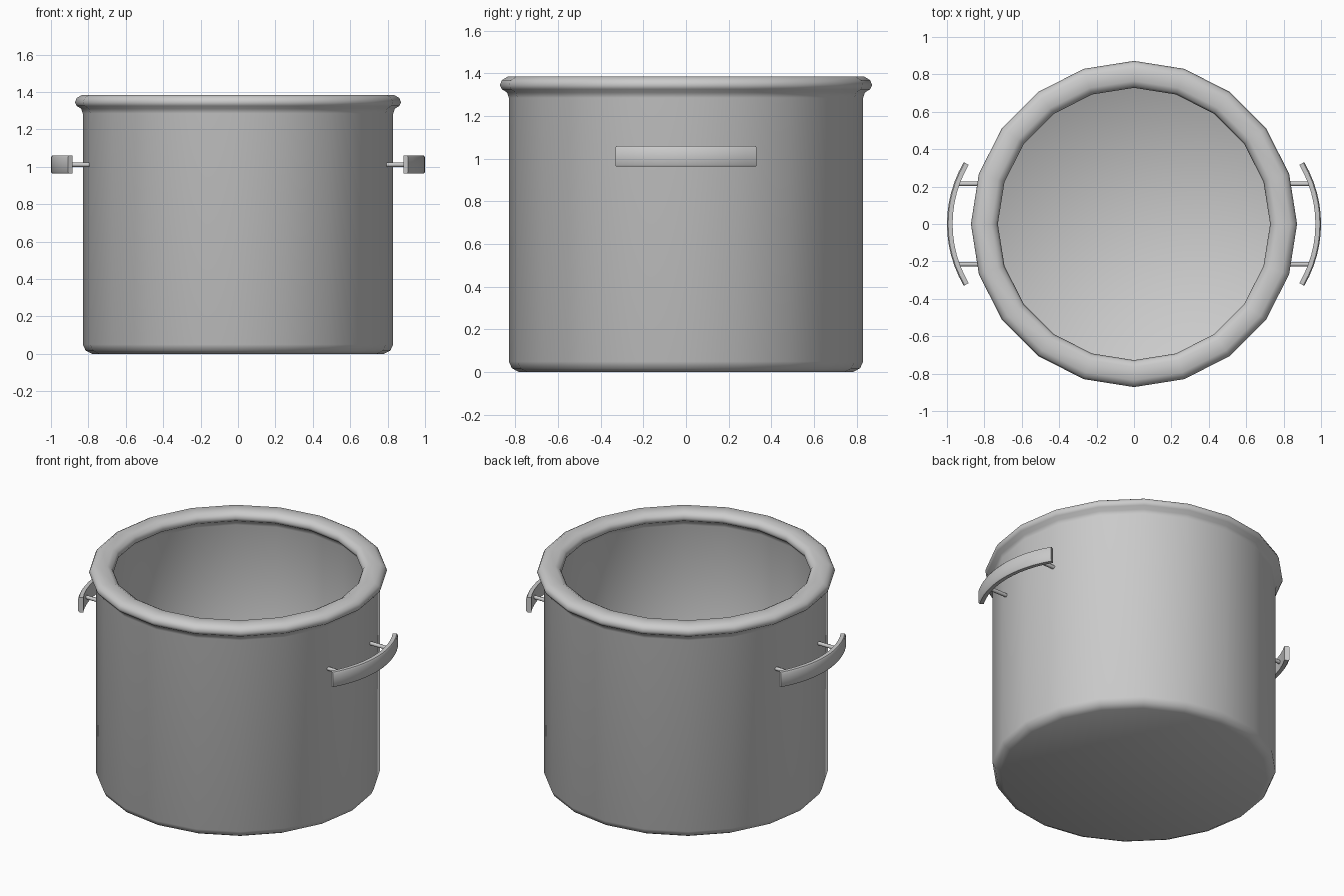
import bpy, bmesh
from math import sin, cos, pi, radians

if "Cube" in bpy.data.objects:
    bpy.data.objects.remove(bpy.data.objects["Cube"])


def finish(name, bm, angle=50):
    bmesh.ops.remove_doubles(bm, verts=bm.verts, dist=1e-5)
    bmesh.ops.recalc_face_normals(bm, faces=bm.faces)
    me = bpy.data.meshes.new(name)
    bm.to_mesh(me)
    bm.free()
    ob = bpy.data.objects.new(name, me)
    bpy.context.collection.objects.link(ob)
    bpy.ops.object.select_all(action='DESELECT')
    ob.select_set(True)
    bpy.context.view_layer.objects.active = ob
    bpy.ops.object.shade_smooth_by_angle(angle=radians(angle))
    return ob


# pot: one 20-sided turned shell, outside profile up over the rolled rim and down inside
outer = [(0.78, 0.0), (0.815, 0.018), (0.83, 0.05), (0.83, 1.285), (0.838, 1.31),
         (0.862, 1.325), (0.872, 1.345), (0.862, 1.368), (0.835, 1.384)]
inner = [(1.6 - r, z) for r, z in reversed(outer[3:])]
profile = [(0, 0)] + outer + inner + [(0.77, 0.08), (0.74, 0.05), (0, 0.05)]
bm = bmesh.new()
pts = [bm.verts.new((r, 0, z)) for r, z in profile]
edges = [bm.edges.new(p) for p in zip(pts, pts[1:])]
bmesh.ops.spin(bm, geom=pts + edges, cent=(0, 0, 0), axis=(0, 0, 1),
               angle=2 * pi, steps=20, use_merge=False)
finish("pot_body", bm, 60)

# handle grip: curved bar with softened section
section = [(0.622, 0.963), (0.646, 0.963), (0.652, 0.972), (0.652, 1.050),
           (0.646, 1.059), (0.622, 1.059)]
steps, half = 12, radians(30.5)


def grip(name, side):
    bm = bmesh.new()
    rings = []
    for i in range(steps + 1):
        a = -half + 2 * half * i / steps
        rings.append([bm.verts.new((side * (0.348 + r * cos(a)), r * sin(a), z))
                      for r, z in section])
    n = len(section)
    for a, b in zip(rings, rings[1:]):
        for j in range(n):
            k = (j + 1) % n
            bm.faces.new((a[j], a[k], b[k], b[j]))
    bm.faces.new(rings[0])
    bm.faces.new(rings[-1])
    finish(name, bm, 40)


# handle pins: thin rods from wall to grip
def pin(name, side, y):
    bpy.ops.mesh.primitive_cylinder_add(vertices=8, radius=0.012, depth=0.16,
                                        location=(side * 0.865, y, 1.011),
                                        rotation=(0, pi / 2, 0))
    bpy.context.object.name = name
    bpy.ops.object.shade_smooth_by_angle(angle=radians(50))


for label, side in (("left", -1), ("right", 1)):
    grip(label + "_handle", side)
    pin(label + "_front_pin", side, -0.215)
    pin(label + "_back_pin", side, 0.215)
